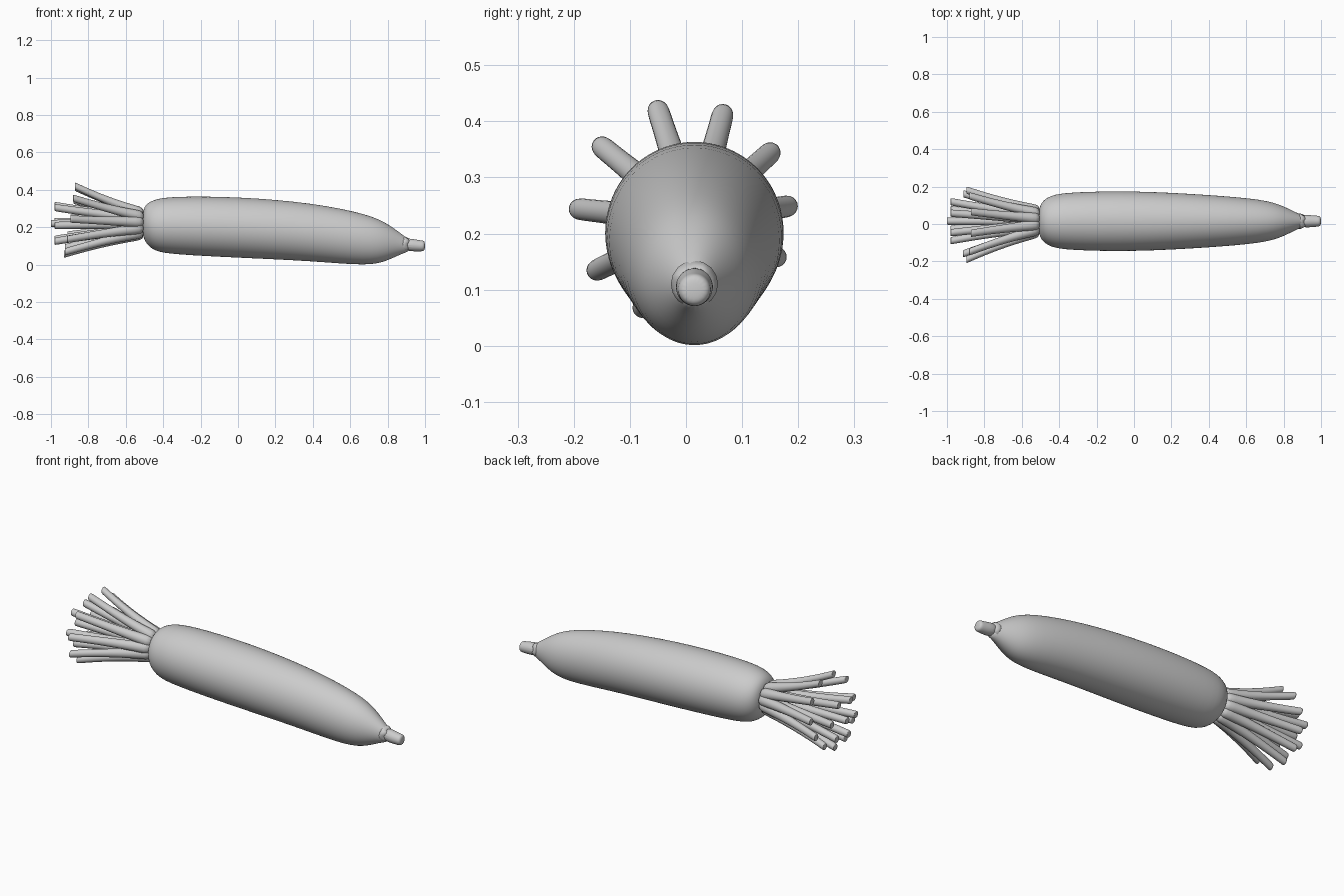
import bpy, bmesh
from math import cos, sin, tau
from mathutils import Vector

cube = bpy.data.objects.get("Cube")
if cube:
    bpy.data.objects.remove(cube, do_unlink=True)

grey = bpy.data.materials.new("plain grey")
grey.use_nodes = True
colour = (0.6, 0.6, 0.6, 1)
grey.diffuse_color = colour
grey.node_tree.nodes["Principled BSDF"].inputs["Base Color"].default_value = colour


def loft(name, stations, sides, levels, ragged=0):
    """Skin closed rings that face along x; ragged makes the first ring jagged."""
    bm = bmesh.new()
    rings = []
    for centre, width, height in stations:
        ring = []
        for side in range(sides):
            angle = tau * side / sides
            jag = 0 if rings else ragged * (side % 4 - 1)
            offset = Vector((jag, width * cos(angle), height * sin(angle)))
            ring.append(bm.verts.new(centre + offset))
        rings.append(ring)
    for near, far in zip(rings, rings[1:]):
        for side in range(sides):
            following = (side + 1) % sides
            bm.faces.new((near[side], near[following], far[following], far[side]))
    bm.faces.new(rings[0])
    bm.faces.new(rings[-1])
    bmesh.ops.recalc_face_normals(bm, faces=bm.faces)
    mesh = bpy.data.meshes.new(name)
    bm.to_mesh(mesh)
    bm.free()
    mesh.materials.append(grey)
    mesh.shade_smooth()
    part = bpy.data.objects.new(name, mesh)
    bpy.context.collection.objects.link(part)
    smooth = part.modifiers.new("smooth", "SUBSURF")
    smooth.levels = smooth.render_levels = levels


# Everything grows around one line running the length of the root
side_offset = 0.015


def turned(name, profile, sides, levels, narrowing=0, ragged=0):
    """Round part from (x, height of centre, radius), narrowing towards +x."""
    stations = []
    for x, z, radius in profile:
        width = radius * (1 - narrowing * max(x, 0))
        stations.append((Vector((x, side_offset, z)), width, radius))
    loft(name, stations, sides, levels, ragged)


# Plump root, drooping and tapering towards its tip
root_profile = [
    (-0.51, 0.22, 0.05), (-0.5, 0.22, 0.1), (-0.45, 0.21, 0.14), (-0.35, 0.21, 0.157),
    (0, 0.2, 0.165), (0.4, 0.175, 0.157), (0.7, 0.13, 0.14), (0.8, 0.12, 0.1),
    (0.88, 0.11, 0.05), (0.92, 0.1, 0.03),
]
turned("root_body", root_profile, sides=24, levels=2, narrowing=0.23)

# Stub at the tip, with a jagged sheath around it
turned("root_tip", [(0.88, 0.11, 0.04), (0.97, 0.1, 0.03), (0.99, 0.1, 0.03), (1, 0.1, 0.02)],
       sides=16, levels=2)
turned("tip_sheath", [(0.92, 0.11, 0.036), (0.86, 0.11, 0.055)],
       sides=16, levels=1, ragged=0.01)

# Ragged collar where the leaves leave the root
turned("crown", [(-0.58, 0.22, 0.06), (-0.55, 0.22, 0.075), (-0.5, 0.22, 0.09)],
       sides=24, levels=1, ragged=0.01)


def leaf_stalk(name, angle, reach, tip_x, root_reach):
    """Cut stalk from the crown, thick at its foot and bowed outwards."""
    outward = Vector((0, cos(angle), sin(angle)))
    foot = Vector((-0.5, side_offset, 0.22))
    length = Vector((tip_x - foot.x, 0, 0))
    steps = 8
    stations = []
    for step in range(steps + 1):
        t = step / steps
        bowed = t * (0.8 + 0.2 * t)
        centre = foot + length * t + outward * (root_reach + (reach - root_reach) * bowed)
        radius = 0.021 + 0.012 * (1 - t) ** 2
        stations.append((centre, radius, radius))
    # Blunt cut end
    stations.append((centre, radius * 0.9, radius * 0.9))
    stations.append((centre, radius * 0.5, radius * 0.5))
    loft(name, stations, sides=10, levels=1)


# Outer ring of splayed stalks, longest reach at the top and right
outer_count = 11
for number in range(outer_count):
    angle = tau * (number + 0.3) / outer_count
    reach = 0.185 + 0.02 * (sin(angle) - cos(angle))
    leaf_stalk(f"outer_stalk_{number}", angle, reach, 0.03 * sin(angle) - 0.9, 0.055)

# Inner ring of straighter, longer stalks around a central one
inner_count = 6
for number in range(inner_count):
    angle = tau * (number + 0.1) / inner_count
    leaf_stalk(f"inner_stalk_{number}", angle, 0.105, -0.98, 0.03)
leaf_stalk("central_stalk", 0, 0, -1, 0)
